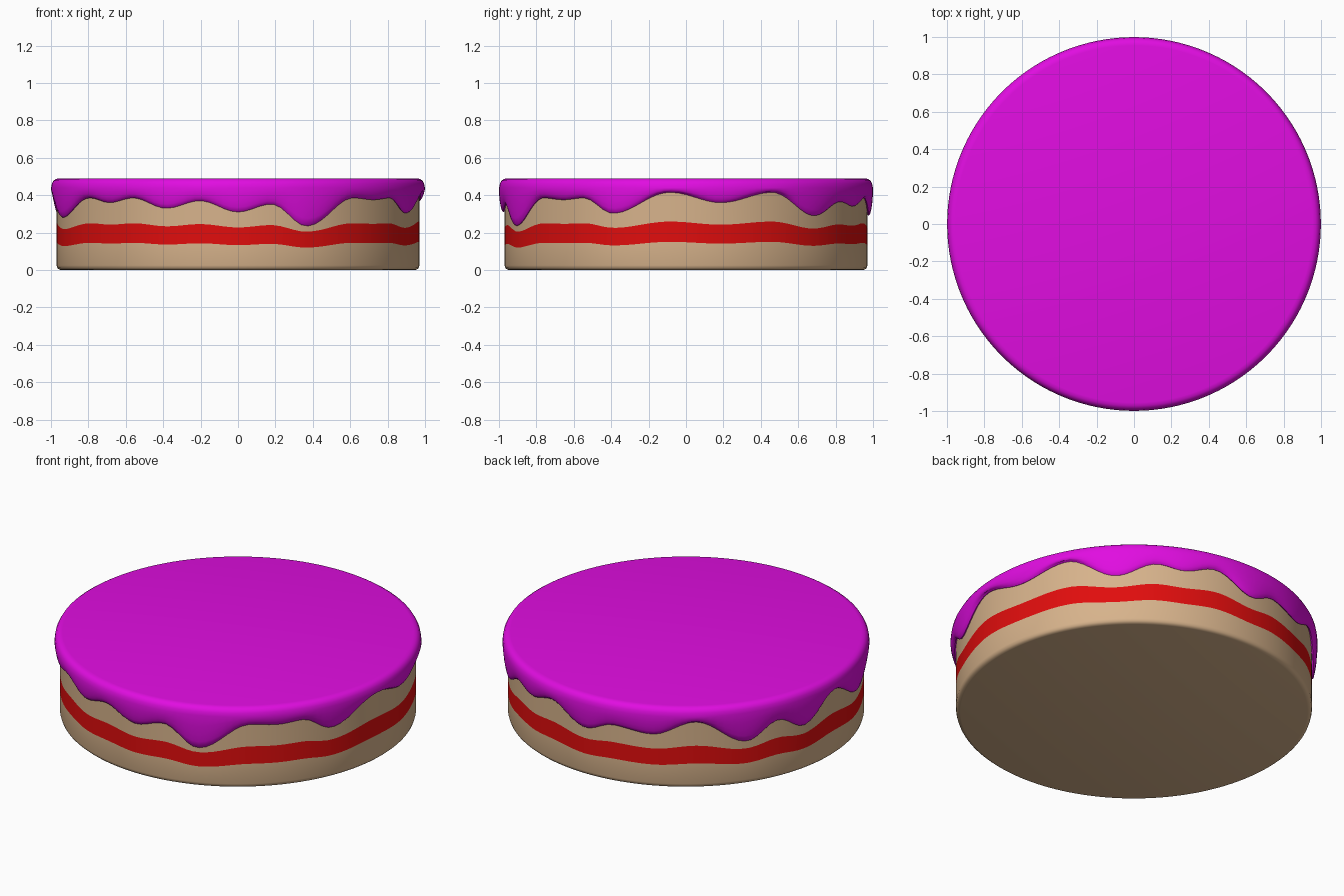
import bpy, bmesh, math

if "Cube" in bpy.data.objects:
    bpy.data.objects.remove(bpy.data.objects["Cube"])

N = 160  # segments around the cake

# Crests and drips of the icing edge: (angle in degrees, height)
DRIPS = [(11, .36), (28, .415), (44.5, .29), (57.5, .365), (66, .34), (77, .385),
         (91, .29), (101, .345), (114, .32), (128, .40), (145, .26), (156, .35),
         (166, .27), (180, .40), (197, .28), (216, .385), (225.5, .36), (235, .385),
         (247, .33), (258, .37), (270, .31), (280.5, .352), (292, .235), (309, .385),
         (318, .375), (326, .385), (336.5, .303), (355, .415)]


def edge(deg):
    """Height of the icing edge, eased between crests and drips."""
    pts = [(DRIPS[-1][0] - 360, DRIPS[-1][1])] + DRIPS + [(DRIPS[0][0] + 360, DRIPS[0][1])]
    for (a0, z0), (a1, z1) in zip(pts, pts[1:]):
        if a0 <= deg <= a1:
            t = (1 - math.cos(math.pi * (deg - a0) / (a1 - a0))) / 2
            return z0 + (z1 - z0) * t


def band_top(d):
    return .205 + .30 * (d - .235)


def band_bottom(d):
    return .12 + .17 * (d - .235)


def material(name, color):
    mat = bpy.data.materials.new(name)
    mat.diffuse_color = (*color, 1)
    mat.use_nodes = True
    mat.node_tree.nodes["Principled BSDF"].inputs["Base Color"].default_value = mat.diffuse_color
    return mat


def lathe(name, profile, mat, cap=False):
    """Sweep a bottom-to-top or top-to-bottom profile that varies with the edge height."""
    bm = bmesh.new()
    columns = []
    for i in range(N):
        a = 2 * math.pi * i / N
        columns.append([bm.verts.new((r * math.cos(a), r * math.sin(a), z))
                        for r, z in profile(edge(360 * i / N))])
    up = columns[0][-1].co.z > columns[0][0].co.z
    for i in range(N):
        c, n = columns[i], columns[(i + 1) % N]
        for k in range(len(c) - 1):
            f = [c[k], n[k], n[k + 1], c[k + 1]]
            bm.faces.new(f if up else f[::-1])
    if cap:
        ring = [c[0] for c in columns]
        bm.faces.new(ring[::-1] if up else ring)
    mesh = bpy.data.meshes.new(name)
    bm.to_mesh(mesh)
    bm.free()
    obj = bpy.data.objects.new(name, mesh)
    bpy.context.collection.objects.link(obj)
    mesh.materials.append(mat)
    bpy.context.view_layer.objects.active = obj
    obj.select_set(True)
    bpy.ops.object.shade_smooth_by_angle(angle=math.radians(50))
    obj.select_set(False)
    return obj


def icing_profile(d):
    h = .44 - d
    return [(.955, .49), (.972, .487), (.986, .478), (.995, .462), (.999, .44),
            (.999, d + .7 * h), (.995, d + .4 * h), (.99, d + .2 * h),
            (.984, d + .006), (.977, d), (.97, d + .004)]


sponge = material("sponge", (.68, .45, .26))
jam = material("jam", (.75, .004, .004))
pink = material("icing", (.75, .004, .75))

# Lower sponge with rounded bottom edge
lathe("sponge_lower", lambda d: [(.945, 0), (.957, .003), (.966, .011), (.97, .025),
                                 (.97, band_bottom(d))], sponge, cap=True)
# Wavy jam filling
lathe("jam_filling", lambda d: [(.97, band_bottom(d)), (.97, band_top(d))], jam)
# Upper sponge, up to the icing
lathe("sponge_upper", lambda d: [(.97, band_top(d)), (.97, d + .004)], sponge)
# Dripping icing
lathe("icing", icing_profile, pink, cap=True)
